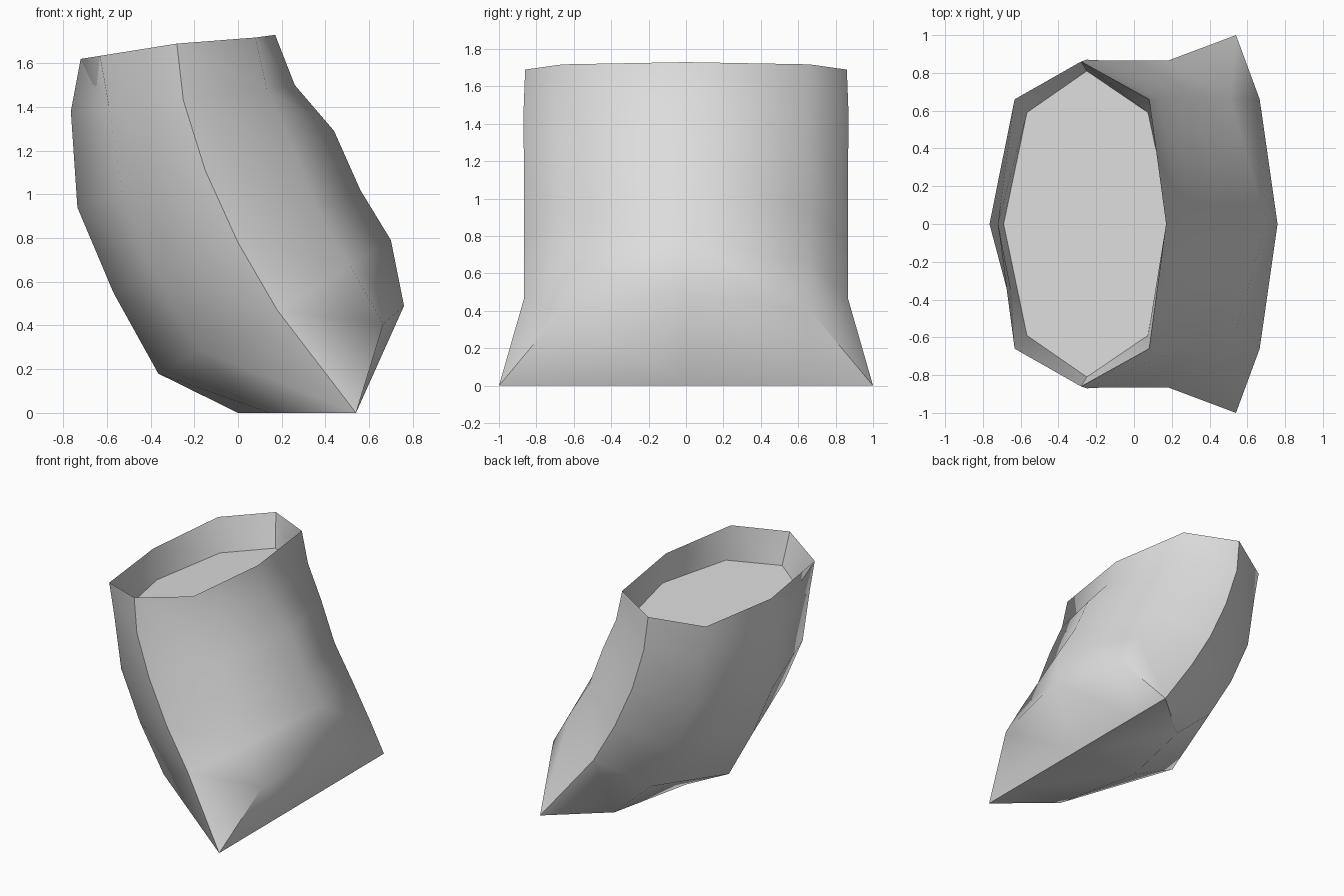
import bpy, bmesh
from mathutils import Vector

cube = bpy.data.objects.get("Cube")
if cube:
    bpy.data.objects.remove(cube)

mat = bpy.data.materials.new("light_grey")
mat.use_nodes = True
colour = (0.72, 0.72, 0.72, 1)
mat.diffuse_color = colour
mat.node_tree.nodes["Principled BSDF"].inputs["Base Color"].default_value = colour


def ring(bm, left, seam, right, seam_y, lf, rf, rz=None, mid_y=0.66):
    """Eight-sided section from its (x, z) left, seam and right points."""
    lx, lz = (s + (e - s) * lf for s, e in zip(seam, left))
    rx = seam[0] + (right[0] - seam[0]) * rf
    rz = seam[1] + (right[1] - seam[1]) * (rz or rf)
    half = [(right[0], 0, right[1]), (rx, mid_y, rz), (seam[0], seam_y, seam[1]),
            (lx, mid_y, lz), (left[0], 0, left[1])]
    mirrored = [(x, -y, z) for x, y, z in half[3:0:-1]]
    return [bm.verts.new(p) for p in half + mirrored]


def floor_point(x):
    return (x, 1.47 + 0.12 * x)


bm = bmesh.new()
fold = (0.54, 0)
rings = [
    # flat filling inside the mouth
    ring(bm, floor_point(-0.69), floor_point(-0.25), floor_point(0.2),
         0.81, 0.72, 0.72, mid_y=0.59),
    # rim
    ring(bm, (-0.72, 1.62), (-0.28, 1.69), (0.17, 1.73), 0.86, 0.8, 0.8, 0.7),
    # leaning body
    ring(bm, (-0.765, 1.38), (-0.25, 1.43), (0.26, 1.50), 0.87, 0.66, 0.75),
    ring(bm, (-0.735, 0.94), (-0.15, 1.11), (0.44, 1.29), 0.865, 0.65, 0.67),
    ring(bm, (-0.57, 0.55), (0.0, 0.78), (0.56, 1.02), 0.865, 0.65, 0.64),
    ring(bm, (-0.365, 0.18), (0.18, 0.47), (0.70, 0.79), 0.865, 0.64, 0.64),
    ring(bm, (0, 0), fold, (0.76, 0.49), 1.0, 0.73, 0.57, 0.83),
    # bottom fold, closed to a line
    ring(bm, fold, fold, fold, 1.0, 0.5, 0.5),
]
bm.faces.new(rings[0])
for upper, lower in zip(rings, rings[1:]):
    for i in range(8):
        j = (i + 1) % 8
        bm.faces.new((upper[i], upper[j], lower[j], lower[i]))
bmesh.ops.remove_doubles(bm, verts=bm.verts, dist=0.0005)
bmesh.ops.recalc_face_normals(bm, faces=bm.faces)

# smooth surface with sharp side seams, rim, filling edge and bottom fold
for face in bm.faces:
    face.smooth = True
for edge in bm.edges:
    seam = all(abs(v.co.y) > 0.8 for v in edge.verts)
    bottom = all(v.co.z < 0.001 and v.co.x > 0.5 for v in edge.verts)
    if seam or bottom or edge.calc_face_angle(0) > 1.1:
        edge.smooth = False

mesh = bpy.data.meshes.new("open_sack")
bm.to_mesh(mesh)
bm.free()
mesh.materials.append(mat)
sack = bpy.data.objects.new("open_sack", mesh)
bpy.context.collection.objects.link(sack)
